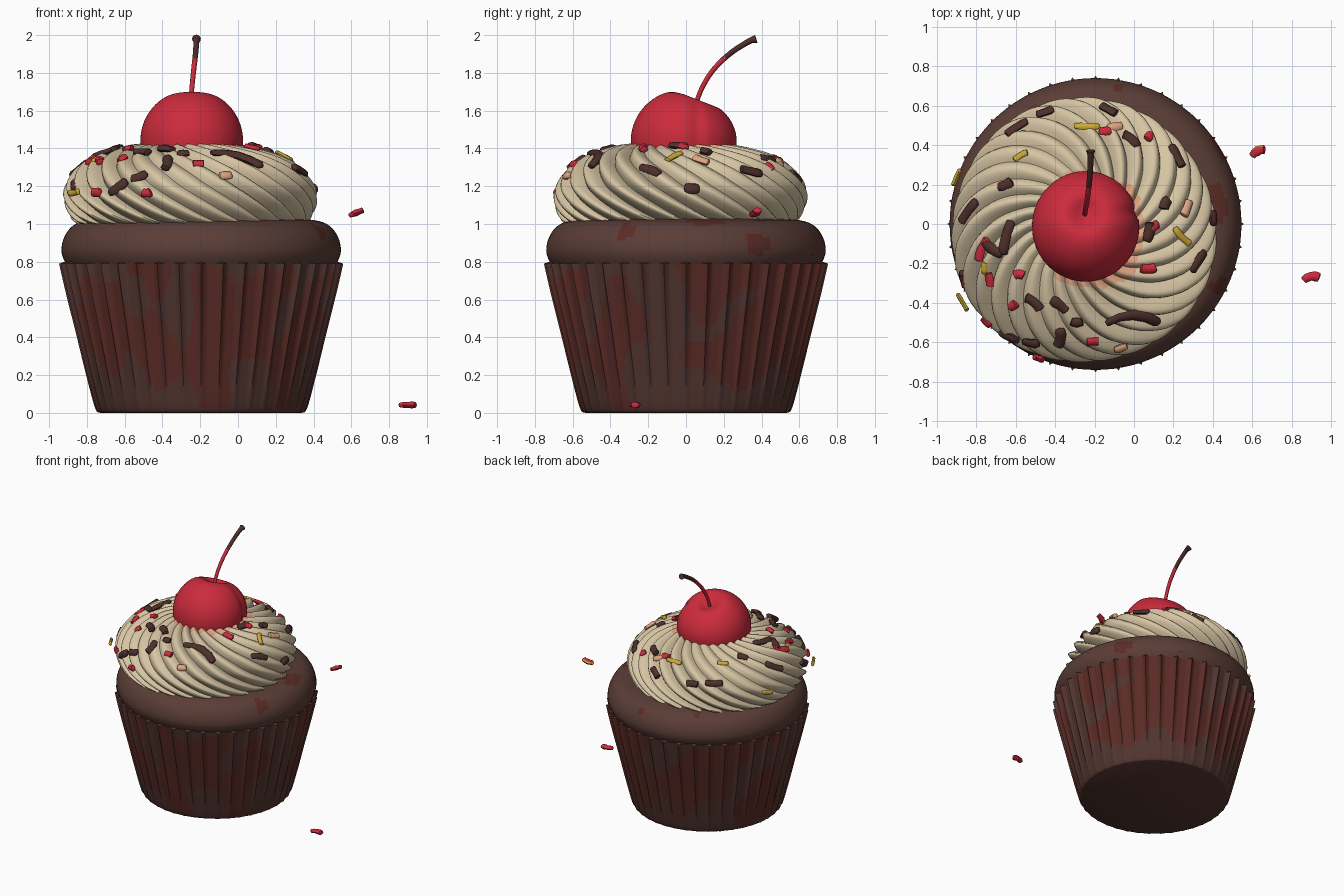
import bpy, bmesh, math, random
from mathutils import Vector, Matrix, noise

random.seed(4)
if "Cube" in bpy.data.objects:
    bpy.data.objects.remove(bpy.data.objects["Cube"], do_unlink=True)


def material(name, rgb):
    m = bpy.data.materials.new(name)
    m.use_nodes = True
    m.diffuse_color = (*rgb, 1)
    m.node_tree.nodes["Principled BSDF"].inputs["Base Color"].default_value = (*rgb, 1)
    return m


CAKE = material("chocolate brown", (0.105, 0.047, 0.037))
PAPER = material("paper brown", (0.085, 0.036, 0.029))
RUST = material("rusty red brown", (0.105, 0.025, 0.019))
CREAM = material("cream", (0.68, 0.56, 0.37))
PEACH = material("peach stain", (0.72, 0.37, 0.22))
CHERRY = material("cherry red", (0.6, 0.024, 0.045))
DARK = material("dark chocolate", (0.075, 0.029, 0.024))
YELLOW = material("yellow", (0.6, 0.4, 0.035))


def finish(name, bm, mats, rule=None, sharp=50):
    """Turn a bmesh into a smooth-shaded object, colouring faces by a rule."""
    bmesh.ops.recalc_face_normals(bm, faces=bm.faces)
    for f in bm.faces:
        if rule:
            f.material_index = rule(f)
    mesh = bpy.data.meshes.new(name)
    bm.to_mesh(mesh)
    bm.free()
    for m in mats:
        mesh.materials.append(m)
    ob = bpy.data.objects.new(name, mesh)
    bpy.context.collection.objects.link(ob)
    bpy.ops.object.select_all(action="DESELECT")
    ob.select_set(True)
    bpy.context.view_layer.objects.active = ob
    bpy.ops.object.shade_smooth_by_angle(angle=math.radians(sharp))
    return ob


def skin(bm, rings):
    """Bridge closed rings of points and cap both ends."""
    rows = [[bm.verts.new(p) for p in ring] for ring in rings]
    n = len(rows[0])
    for a, b in zip(rows, rows[1:]):
        for i in range(n):
            j = (i + 1) % n
            bm.faces.new((a[i], a[j], b[j], b[i]))
    bm.faces.new(rows[0])
    bm.faces.new(rows[-1])


def spline(points, steps):
    """Catmull-Rom points through a short profile or path."""
    pts = [Vector(p) for p in points]
    pts = [2 * pts[0] - pts[1]] + pts + [2 * pts[-1] - pts[-2]]
    out = []
    for a, b, c, d in zip(pts, pts[1:], pts[2:], pts[3:]):
        for s in range(steps):
            t = s / steps
            out.append(b + (c - a) * t / 2 + (2 * a - 5 * b + 4 * c - d) * t * t / 2
                       + (3 * b - a - 3 * c + d) * t ** 3 / 2)
    return out + [pts[-2]]


def tube(bm, path, radii, sides=8, flat=1.0, normal=Vector((1, 0, 0))):
    """Sweep an oval section along a path, its short side along the normal."""
    rings = []
    for i, p in enumerate(path):
        t = (path[min(i + 1, len(path) - 1)] - path[max(i - 1, 0)]).normalized()
        side = t.cross(normal).normalized()
        up = side.cross(t)
        rings.append([p + radii[i] * (side * math.cos(a) + up * flat * math.sin(a))
                      for a in (math.tau * k / sides for k in range(sides))])
    skin(bm, rings)


AXIS = -0.195          # cake centre in x
RIBS = 40

# pleated paper cup
bm = bmesh.new()
rings = []
for r, z in spline([(0.53, 0), (0.557, 0.025), (0.6, 0.2), (0.648, 0.42),
                    (0.693, 0.62), (0.728, 0.79)], 5) + [Vector((0.7, 0.8)), Vector((0.69, 0.76))]:
    amp = 0.03 * min(1, 0.15 + z * 1.1) if r != 0.69 else 0
    ring = []
    for i in range(RIBS * 8):
        a = math.tau * i / (RIBS * 8)
        rr = r + amp * (max(0, math.cos(a * RIBS)) ** 3 - 0.2)
        ring.append((AXIS + rr * math.cos(a), rr * math.sin(a), z))
    rings.append(ring)
skin(bm, rings)


def paper_rule(f):
    c = f.calc_center_median()
    band = 0.35 - 1.3 * abs(c.z - 0.47)
    return int(c.z > 0.03 and noise.noise(Vector((c.x * 4, c.y * 4, c.z * 3))) + band > 0)


finish("paper_cup", bm, [PAPER, RUST], paper_rule)


# bulging cake top
def ring_at(cx, cy, r, z, n):
    return [(cx + r * math.cos(math.tau * i / n), cy + r * math.sin(math.tau * i / n), z)
            for i in range(n)]


bm = bmesh.new()
skin(bm, [ring_at(AXIS, 0, r, z, 96) for r, z in spline(
    [(0.68, 0.74), (0.722, 0.8), (0.74, 0.86), (0.725, 0.93), (0.68, 0.99),
     (0.6, 1.02), (0.4, 1.04)], 4)])
finish("cake_top", bm, [CAKE, RUST],
       lambda f: int(noise.noise(f.calc_center_median() * 6) > 0.5))

# swirled frosting, its ridges following the twisted grid
FX, FY = -0.255, -0.035
LOBES = 26
PROFILE = [(0.08, 1.42), (0.25, 1.415), (0.36, 1.395), (0.48, 1.355), (0.58, 1.29),
           (0.643, 1.2), (0.652, 1.12), (0.63, 1.05), (0.59, 1.0), (0.5, 0.98)]
section = spline(PROFILE, 4)
bm = bmesh.new()
rings = []
for k, (r, z) in enumerate(section):
    twist = 1.9 * k / len(section)
    ring = []
    for i in range(LOBES * 8):
        a = math.tau * i / (LOBES * 8)
        bump = abs(math.sin(a * LOBES / 2)) - 0.6
        bump *= 0.06 * min(1, r / 0.5) * (0.8 + 0.3 * math.sin(3 * a))
        steep = min(1, k / 22)
        rr = r + bump * steep
        ring.append((FX + rr * math.cos(a + twist), FY + rr * math.sin(a + twist),
                     z + bump * (1 - steep * 0.7)))
    rings.append(ring)
skin(bm, rings)


def frosting_rule(f):
    c = f.calc_center_median()
    near = math.hypot(c.x + 0.21, c.y + 0.04)
    return int(c.z > 1.3 and near < 0.29 + 0.06 * noise.noise(c * 5))


finish("frosting", bm, [CREAM, PEACH], frosting_rule, 60)

# cherry with a dimple and a shallow cleft
bm = bmesh.new()
bmesh.ops.create_uvsphere(bm, u_segments=64, v_segments=40, radius=0.272)
for v in bm.verts:
    x, y, z = v.co
    if z > 0:
        v.co.z -= 0.075 * math.exp(-((x * x + (y - 0.065) ** 2) / 0.006)) + 0.16 * max(0, y) * z / 0.27
    if x > 0:
        v.co.x -= 0.018 * math.exp(-((y - 0.07) / 0.025) ** 2) * x / 0.27
    v.co.y *= 1.03
bmesh.ops.translate(bm, verts=bm.verts, vec=(-0.245, -0.012, 1.44))
finish("cherry", bm, [CHERRY])

# curved stem, flared and brown at the tip
bm = bmesh.new()
path = spline([(-0.25, 0.045, 1.61), (-0.245, 0.08, 1.71), (-0.235, 0.14, 1.81),
               (-0.225, 0.23, 1.9), (-0.22, 0.33, 1.965), (-0.22, 0.372, 1.98)], 5)
tube(bm, path, [0.012 + 0.004 * i / len(path) + 0.012 * (i / len(path)) ** 12
                for i in range(len(path))], 12)
finish("cherry_stem", bm, [CHERRY, DARK], lambda f: int(f.calc_center_median().z > 1.88))


# sprinkles lying on the frosting
def on_frosting(x, y):
    """Point and normal of the frosting under a plan position."""
    out = Vector((x - FX, y - FY, 0))
    r = out.length
    out.normalize()
    for a, b in zip(section, section[1:24]):
        if a.x <= r < b.x:
            z = a.y + (b.y - a.y) * (r - a.x) / (b.x - a.x)
            n = (out * (a.y - b.y) + Vector((0, 0, b.x - a.x))).normalized()
            return Vector((x, y, z)), n
    return Vector((x, y, 1.17)), out


def sprinkle(bm, p, n, degrees, length, width, bend=0.0):
    a = math.radians(degrees)
    d = Vector((math.cos(a), math.sin(a), 0.03))
    d = (d - n * d.dot(n)).normalized()
    side = n.cross(d)
    steps = [-0.5, -0.46, -0.25, 0, 0.25, 0.46, 0.5]
    path = [p + n * 0.012 + d * s * length + side * bend * (0.25 - s * s) * 4 for s in steps]
    radii = [width * k * random.uniform(0.85, 1.1) for k in (0.5, 0.9, 1, 1, 1, 0.9, 0.5)]
    tube(bm, path, radii, 8, 0.7, n)


def scatter(name, mat, width, items):
    bm = bmesh.new()
    for x, y, degrees, length in items:
        p, n = on_frosting(x / 100, y / 100)
        sprinkle(bm, p, n, degrees, length / 100, width, random.uniform(-0.01, 0.01))
    return finish(name, bm, [mat])


scatter("chocolate_sprinkles", DARK, 0.027, [
    (-45, 56, 25, 9), (-59, 48, 35, 13), (-83, 6, 35, 15), (-64, -7, 75, 18),
    (-71, -12, 150, 12), (-13, 57, 120, 10), (-2, 42, 135, 10), (21, 34, 105, 13),
    (32, -19, 40, 13), (-63, -56, 30, 12), (-38, -57, 80, 11), (-38, -41, 140, 10),
    (-51, -40, 140, 10), (-29, -49, 0, 6), (7, -4, 80, 10), (-65, 20, 20, 8),
    (-52, -59, 10, 9), (-85, -28, 50, 9), (39, 3, 80, 8), (16, 10, 60, 6)])
scatter("red_sprinkles", CHERRY, 0.024, [
    (-76, -13, 60, 13), (-84, -31, 60, 6), (-73, -28, 90, 7), (-58, -26, 0, 5),
    (-61, -41, 40, 5), (-48, -67, 20, 5), (-21, -59, 0, 6), (7, -22, 0, 8),
    (10, -2, 40, 6), (-15, 47, 10, 6), (7, 44, 60, 5), (-74, -49, 0, 6)])
scatter("yellow_sprinkles", YELLOW, 0.019, [
    (-24, 49, 0, 13), (-57, 34, 30, 8), (-89, 23, 150, 9), (-86, -39, 10, 10),
    (24, -6, 140, 12), (-75, -22, 80, 6)])
scatter("peach_sprinkles", PEACH, 0.024, [(-10, 49, 20, 8), (26, 8, 60, 9), (-7, -62, 20, 7)])

# long curled chocolate shaving
bm = bmesh.new()
p, n = on_frosting(-0.01, -0.5)
sprinkle(bm, p, n, -8, 0.28, 0.027, 0.05)
finish("chocolate_curl", bm, [DARK])

# loose sprinkles beside the cake, one two-toned
UP = Vector((0, 0, 1))
bm = bmesh.new()
sprinkle(bm, Vector((0.9, -0.28, 0.03)), UP, 10, 0.085, 0.024, 0.015)
finish("loose_sprinkle_low", bm, [CHERRY])
bm = bmesh.new()
sprinkle(bm, Vector((0.635, 0.36, 1.05)), Vector((-0.4, 0, 1)).normalized(), 25, 0.08, 0.024, 0.012)
finish("loose_sprinkle_high", bm, [CHERRY, YELLOW],
       lambda f: int(f.normal.y - f.normal.x > 0.8))
